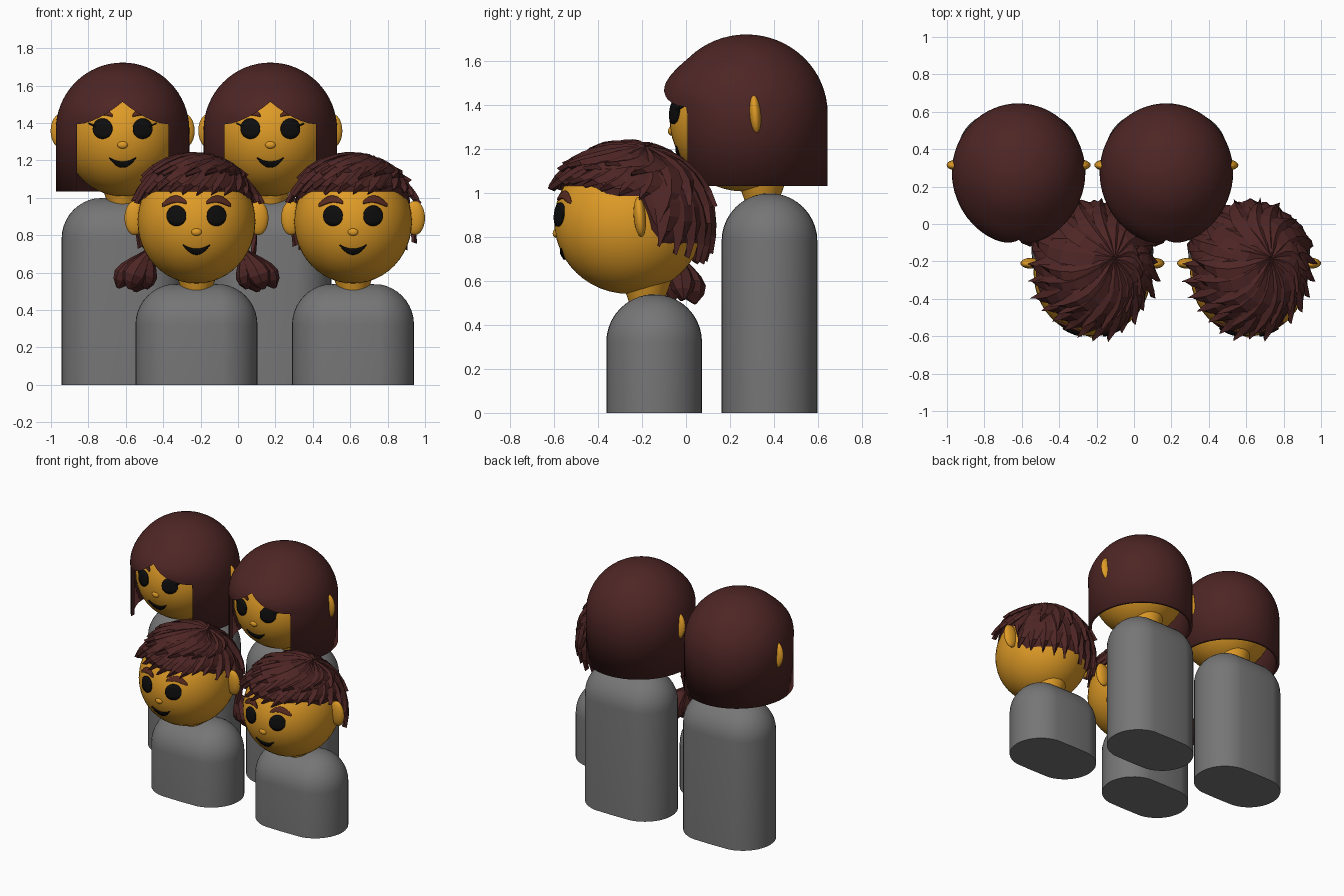
import bpy, bmesh, random
from math import sin, cos, pi, radians, sqrt
from mathutils import Vector, Matrix

random.seed(4)
if "Cube" in bpy.data.objects:
    bpy.data.objects.remove(bpy.data.objects["Cube"])


def material(name, r, g, b):
    m = bpy.data.materials.new(name)
    m.use_nodes = True
    m.diffuse_color = (r, g, b, 1)
    bsdf = m.node_tree.nodes["Principled BSDF"]
    bsdf.inputs["Base Color"].default_value = (r, g, b, 1)
    bsdf.inputs["Roughness"].default_value = 0.7
    return m


SKIN = material("golden skin", 0.74, 0.33, 0.02)
HAIR = material("dark brown hair", 0.075, 0.019, 0.018)
GREY = material("grey clothing", 0.18, 0.18, 0.18)
BLACK = material("black features", 0.004, 0.004, 0.004)
BROW = material("reddish brown brow", 0.1, 0.024, 0.015)
HEAD = Vector((0.315, 0.34, 0.33))


def finish(name, bm, mat, loc, smooth=True, fix=True):
    if fix:
        bmesh.ops.recalc_face_normals(bm, faces=bm.faces)
    mesh = bpy.data.meshes.new(name)
    bm.to_mesh(mesh)
    bm.free()
    mesh.materials.append(mat)
    ob = bpy.data.objects.new(name, mesh)
    ob.location = loc
    bpy.context.collection.objects.link(ob)
    if smooth:
        bpy.ops.object.select_all(action='DESELECT')
        ob.select_set(True)
        bpy.context.view_layer.objects.active = ob
        bpy.ops.object.shade_smooth_by_angle(angle=radians(40))
    return ob


def ball(name, mat, loc, size, tilt=0, seg=32):
    bm = bmesh.new()
    bmesh.ops.create_uvsphere(bm, u_segments=seg, v_segments=seg // 2, radius=1)
    bm.transform(Matrix.Rotation(tilt, 4, 'X') @ Matrix.Diagonal((*size, 1)))
    return finish(name, bm, mat, loc)


def dome(size, drop, seg=48, cap=True):
    """Half ellipsoid with straight walls below it."""
    bm = bmesh.new()
    bmesh.ops.create_uvsphere(bm, u_segments=seg, v_segments=seg // 2, radius=1)
    bmesh.ops.delete(bm, geom=[v for v in bm.verts if v.co.z < -0.001], context='VERTS')
    bm.transform(Matrix.Diagonal((*size, 1)))
    rim = [e for e in bm.edges if e.is_boundary]
    new = bmesh.ops.extrude_edge_only(bm, edges=rim)["geom"]
    for v in new:
        if isinstance(v, bmesh.types.BMVert):
            v.co.z = -drop
    if cap:
        bmesh.ops.contextual_create(bm, geom=[e for e in new if isinstance(e, bmesh.types.BMEdge)])
    return bm


def body(name, x, y, top):
    r = 0.218
    bm = dome((r, r, r), top - r, 40)
    for v in bm.verts:
        if abs(v.co.x) > 0.001:
            v.co.x += 0.108 if v.co.x > 0 else -0.108
    finish(name, bm, GREY, (x, y, top - r))


def face_plate(name, mat, centre, shape, n=16, rows=4):
    """Thin plate on the face; shape(u) gives x, lower z and upper z."""
    bm = bmesh.new()
    cols = []
    for x, lo, hi in sorted(shape(i / n) for i in range(n + 1)):
        col = []
        for j in range(rows + 1):
            z = lo + (hi - lo) * j / rows
            y = -HEAD.y * sqrt(1 - (x / HEAD.x) ** 2 - (z / HEAD.z) ** 2)
            col.append(bm.verts.new((x, y - 0.009, z)))
        cols.append(col)
    for a, b in zip(cols, cols[1:]):
        for j in range(rows):
            bm.faces.new((a[j], b[j], b[j + 1], a[j + 1]))
    ob = finish(name, bm, mat, centre, fix=False)
    sol = ob.modifiers.new("thickness", 'SOLIDIFY')
    sol.thickness, sol.offset = 0.0095, -1


def head(name, c, lashes):
    ball(name + "_head", SKIN, c, HEAD, seg=48)
    bm = bmesh.new()
    bmesh.ops.create_cone(bm, segments=32, radius1=0.075, radius2=0.125, depth=0.14, cap_ends=True)
    finish(name + "_neck", bm, SKIN, c + Vector((0, 0.08, -0.31)))
    ball(name + "_nose", SKIN, c + Vector((0, -0.333, -0.055)), (0.028, 0.014, 0.02), seg=16)
    for s, side in ((1, "left"), (-1, "right")):
        ball(f"{name}_{side}_ear", SKIN, c + Vector((s * 0.33, 0.05, 0.02)),
             (0.055, 0.028, 0.092), 0.08, seg=24)

        def eye(u):
            h = 0.055 * sin(pi * u)
            return s * 0.108 - 0.052 * cos(pi * u), 0.032 - h, 0.032 + h

        def brow(u):
            z = 0.088 + 0.035 * sin(pi * (0.15 + 0.85 * u))
            t = 0.004 + 0.014 * sin(pi * u) ** 0.5 if 0 < u < 1 else 0.006
            return s * (0.055 + 0.13 * u), z - t, z + t

        def lash(u):
            z = 0.042 + 0.018 * u
            return s * (0.145 + 0.036 * u), z - 0.004, z + 0.004
        face_plate(f"{name}_{side}_eye", BLACK, c, eye)
        face_plate(f"{name}_{side}_brow", BROW, c, brow)
        if lashes:
            face_plate(f"{name}_{side}_lash", BLACK, c, lash, 4, 1)

    def mouth(u):
        k = (2 * u - 1) ** 2
        return 0.072 * (2 * u - 1), -0.177 + 0.05 * k, -0.148 + 0.023 * k
    face_plate(name + "_mouth", BLACK, c, mouth)


def bob_hair(name, c):
    # smooth shell with a parted opening cut over the face
    bm = dome((0.357, 0.37, 0.36), 0.33, 64, cap=False)
    for v in bm.verts:
        if v.co.y < 0 and v.co.z > 0:
            v.co.y *= 1 + 0.08 * sin(min(pi, v.co.z / 0.25 * pi))
    ob = finish(name + "_bob_hair", bm, HAIR, c + Vector((0, 0.01, 0.025)))
    sol = ob.modifiers.new("thickness", 'SOLIDIFY')
    sol.thickness, sol.offset = 0.024, -1
    bm = bmesh.new()
    xs = [0.245 * (i / 12 * 2 - 1) for i in range(13)]
    outline = [(x, 0.03 + 0.12 * (1 - abs(x) / 0.245) ** 1.7) for x in xs]
    outline += [(xs[-1], -0.6), (xs[0], -0.6)]
    f = bm.faces.new([bm.verts.new((x, -0.6, z)) for x, z in outline])
    for v in bmesh.ops.extrude_face_region(bm, geom=[f])["geom"]:
        if isinstance(v, bmesh.types.BMVert):
            v.co.y = -0.15
    cutter = finish("fringe_cutter", bm, HAIR, c + Vector((0, 0, 0.025)), False)
    cutter.hide_render = True
    cut = ob.modifiers.new("opening", 'BOOLEAN')
    cut.object, cut.operation, cut.solver = cutter, 'DIFFERENCE', 'EXACT'
    bpy.context.view_layer.update()
    bpy.context.view_layer.objects.active = ob
    for m in list(ob.modifiers):
        bpy.ops.object.modifier_apply(modifier=m.name)
    bpy.data.objects.remove(cutter)


def step(v, a, b):
    t = max(0, min(1, (v - a) / (b - a)))
    return t * t * (3 - 2 * t)


def hair_dir(a, part=1.0):
    # direction on the hairline at azimuth a, measured from the back
    b = cos(a)
    p = part * radians(63 + 9 * step(b, -0.6, -0.2) + 40 * step(b, 0.15, 0.4))
    return Vector((sin(a) * sin(p), cos(a) * sin(p), cos(p)))


def bridge(bm, rings):
    for a, b in zip(rings, rings[1:]):
        for k in range(len(a)):
            q = (k + 1) % len(a)
            bm.faces.new((a[k], a[q], b[q], b[k]))
    bm.faces.new(rings[0])
    bm.faces.new(rings[-1])


def lock(bm, start, end, width, lift, bend, base=1.0, n=6):
    """Ridged tapering strand that follows the skull."""
    size = Vector((0.342, 0.37, 0.355))
    side = start.cross(end).normalized()
    rings = []
    for i in range(n + 1):
        t = i / n
        d = (start.slerp(end, t) + side * bend * sin(pi * t)).normalized()
        w = width * (0.45 + 0.55 * sin(pi * min(1, t * 0.9))) * (1 - t ** 3) + 0.006
        r = base + lift * t * t
        ring = [(d - side * w, r - 0.03), (d, r + 0.025), (d + side * w, r - 0.03), (d, r - 0.07)]
        rings.append([bm.verts.new(p * size * q) for p, q in ring])
    bridge(bm, rings)


def tousled_hair(name, c):
    # scalp cap that follows the hairline
    bm = bmesh.new()
    cols = []
    for i in range(40):
        a = 2 * pi * i / 40
        cols.append([bm.verts.new(hair_dir(a, j / 10) * HEAD * (0.97 if j == 10 else 1.06))
                     for j in range(1, 11)])
    for a, b in zip(cols, cols[1:] + cols[:1]):
        for j in range(9):
            bm.faces.new((a[j], a[j + 1], b[j + 1], b[j]))
    bm.faces.new([col[0] for col in cols])
    finish(name + "_scalp_hair", bm, HAIR, c)
    # swept strands in two layers from an off-centre crown
    crown = Vector((0.33, 0.2, 0.92)).normalized()
    bm = bmesh.new()
    for i in range(26):
        end = hair_dir(2 * pi * i / 26, random.uniform(0.98, 1.08))
        lock(bm, crown.slerp(end, 0.25), end, random.uniform(0.16, 0.22),
             random.uniform(0.03, 0.1), 0.12)
    for i in range(17):
        end = hair_dir(2 * pi * (i + random.random() * 0.5) / 17, random.uniform(0.68, 0.85))
        lock(bm, crown.slerp(end, 0.02), end, random.uniform(0.15, 0.22),
             random.uniform(0.03, 0.08), 0.18, 1.025)
    finish(name + "_hair_strands", bm, HAIR, c, False)


def pigtails(name, c):
    for s, side in ((1, "left"), (-1, "right")):
        bm = bmesh.new()
        for tx, ty, tz, fat in ((0.42, 0.25, -0.355, 0.055), (0.33, 0.3, -0.375, 0.07),
                                (0.27, 0.24, -0.36, 0.055), (0.36, 0.2, -0.36, 0.06)):
            a, b = Vector((s * 0.23, 0.22, -0.13)), Vector((s * tx, ty, tz))
            rings = []
            for i in range(7):
                t = i / 6
                p = a.lerp(b, t) + Vector((s * 0.02 * sin(pi * t), 0, 0))
                r = fat * sin(pi * t ** 1.5) + 0.008
                rings.append([bm.verts.new(p + Vector((r * cos(k * pi / 4), r * sin(k * pi / 4), 0.35 * s * r * cos(k * pi / 4))))
                              for k in range(8)])
            bridge(bm, rings)
        finish(f"{name}_{side}_pigtail", bm, HAIR, c, False)


# tall figures behind, short figures in front
for name, x in (("tall_right", -0.617), ("tall_left", 0.173)):
    centre = Vector((x, 0.265, 1.338))
    body(name + "_body", x, 0.38, 1.0)
    head(name, centre, True)
    bob_hair(name, centre)
for name, x in (("short_right", -0.222), ("short_left", 0.615)):
    centre = Vector((x, -0.26, 0.872))
    body(name + "_body", x, -0.145, 0.54)
    head(name, centre, False)
    tousled_hair(name, centre)
    if name == "short_right":
        pigtails(name, centre)
